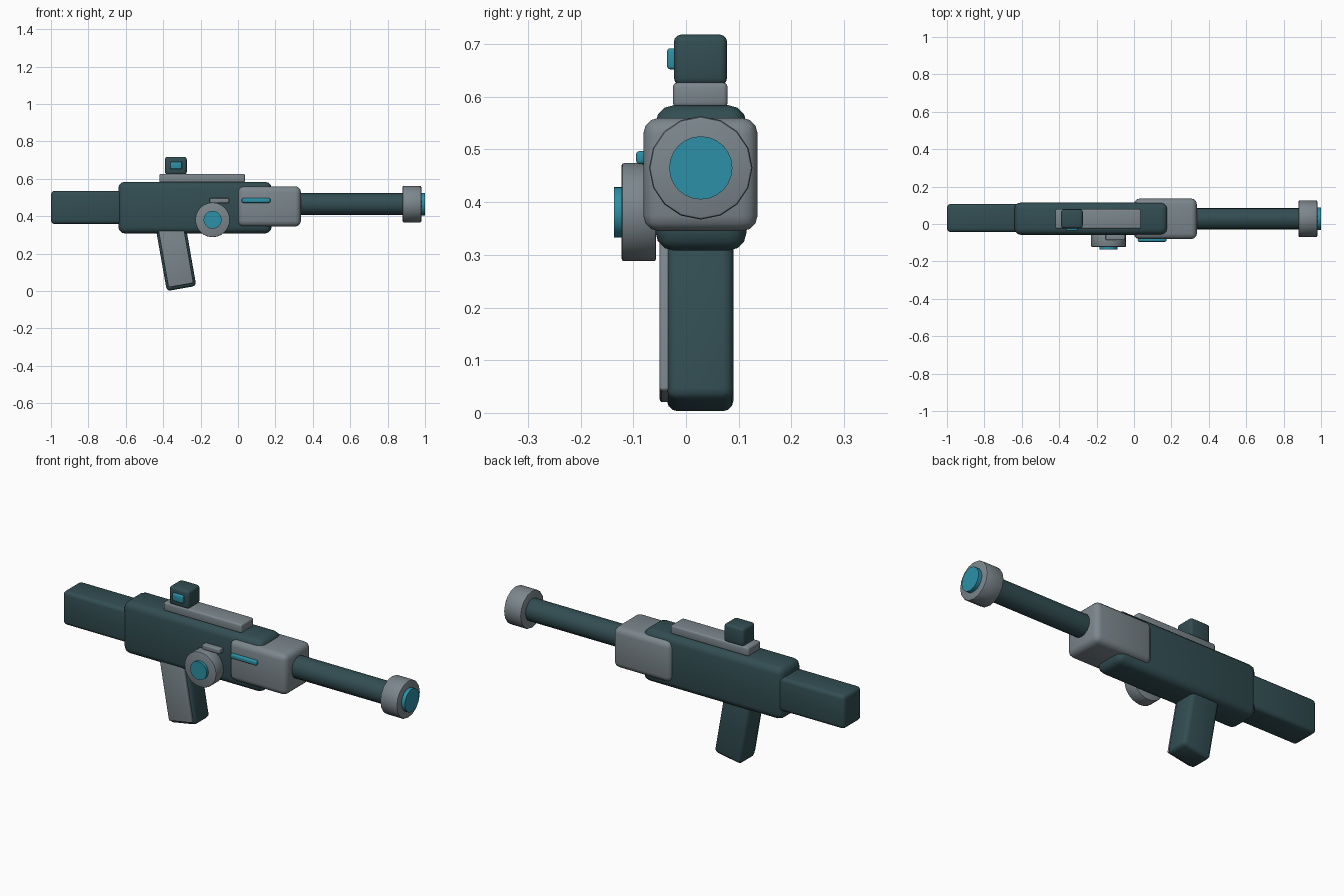
import bpy, bmesh
from math import radians, pi
from mathutils import Matrix

if "Cube" in bpy.data.objects:
    bpy.data.objects.remove(bpy.data.objects["Cube"])


def material(name, rgb):
    m = bpy.data.materials.new(name)
    m.diffuse_color = (*rgb, 1)
    m.use_nodes = True
    m.node_tree.nodes["Principled BSDF"].inputs["Base Color"].default_value = m.diffuse_color
    return m


DARK = material("dark_teal", (0.032, 0.075, 0.085))
GREY = material("blue_grey", (0.20, 0.24, 0.265))
GLOW = material("bright_teal", (0.025, 0.28, 0.38))


def finish(name, bm, mat, bevel, segments):
    me = bpy.data.meshes.new(name)
    if bevel:
        edges = [e for e in bm.edges if e.calc_face_angle(0) > radians(40)]
        bmesh.ops.bevel(bm, geom=edges, offset=bevel, segments=segments,
                        profile=0.5, affect='EDGES', clamp_overlap=True)
    bmesh.ops.recalc_face_normals(bm, faces=bm.faces)
    bm.to_mesh(me)
    bm.free()
    me.materials.append(mat)
    ob = bpy.data.objects.new(name, me)
    bpy.context.collection.objects.link(ob)
    bpy.ops.object.select_all(action='DESELECT')
    ob.select_set(True)
    bpy.context.view_layer.objects.active = ob
    bpy.ops.object.shade_smooth_by_angle(angle=radians(35))
    return ob


def box(name, x, y, z, mat, bevel, segments=3):
    """Rounded box from (min, max) ranges, origin at its middle."""
    bm = bmesh.new()
    bmesh.ops.create_cube(bm, size=1)
    bmesh.ops.scale(bm, vec=(x[1] - x[0], y[1] - y[0], z[1] - z[0]), verts=bm.verts)
    ob = finish(name, bm, mat, bevel, segments)
    ob.location = [(r[0] + r[1]) / 2 for r in (x, y, z)]
    return ob


def disc(name, axis, span, centre, radius, mat, bevel=0, sides=16):
    """Cylinder along x or y; centre gives the other two coordinates."""
    bm = bmesh.new()
    bmesh.ops.create_cone(bm, cap_ends=True, segments=sides, radius1=radius,
                          radius2=radius, depth=span[1] - span[0])
    turn = Matrix.Rotation(pi / 2, 3, 'Y' if axis == 'x' else 'X')
    bmesh.ops.rotate(bm, cent=(0, 0, 0), matrix=turn, verts=bm.verts)
    ob = finish(name, bm, mat, bevel, 2)
    mid = (span[0] + span[1]) / 2
    ob.location = (mid, *centre) if axis == 'x' else (centre[0], mid, centre[1])
    return ob


# main housing, stock and fore-end
box("body", (-0.64, 0.18), (-0.058, 0.115), (0.308, 0.584), DARK, 0.035)
box("stock", (-1.0, -0.60), (-0.043, 0.107), (0.358, 0.536), DARK, 0.02)
box("fore_end", (0.0, 0.336), (-0.081, 0.136), (0.345, 0.56), GREY, 0.03)
box("fore_end_light", (0.02, 0.173), (-0.095, -0.075), (0.472, 0.497), GLOW, 0.007)

# barrel and muzzle
AXIS = (0.028, 0.465)
disc("barrel", 'x', (0.30, 0.90), AXIS, 0.058, DARK)
disc("muzzle", 'x', (0.88, 0.98), AXIS, 0.098, GREY, 0.006)
disc("muzzle_lens", 'x', (0.96, 1.0), AXIS, 0.06, GLOW, sides=24)

# top rail and sight
box("top_rail", (-0.42, 0.037), (-0.025, 0.079), (0.58, 0.627), GREY, 0.009)
box("sight", (-0.39, -0.274), (-0.023, 0.078), (0.622, 0.718), DARK, 0.014)
box("sight_lens", (-0.362, -0.300), (-0.036, -0.015), (0.652, 0.692), GLOW, 0.006)

# side dial with its cap and the small bar above
disc("dial", 'y', (-0.122, -0.057), (-0.136, 0.381), 0.093, GREY, 0.004, 24)
disc("dial_cap", 'y', (-0.137, -0.115), (-0.136, 0.381), 0.048, GLOW, sides=24)
box("side_bar", (-0.152, -0.048), (-0.086, -0.05), (0.471, 0.497), GREY, 0.005)

# raked grip with side panel
for name, w, y, length, mat, bev in (
        ("grip", 0.16, (-0.036, 0.09), 0.36, DARK, 0.02),
        ("grip_panel", 0.136, (-0.05, -0.025), 0.325, GREY, 0.006)):
    part = box(name, (-0.333 - w / 2, -0.333 + w / 2), y,
               (0.191 - length / 2, 0.191 + length / 2), mat, bev)
    part.rotation_euler.y = radians(-10)
